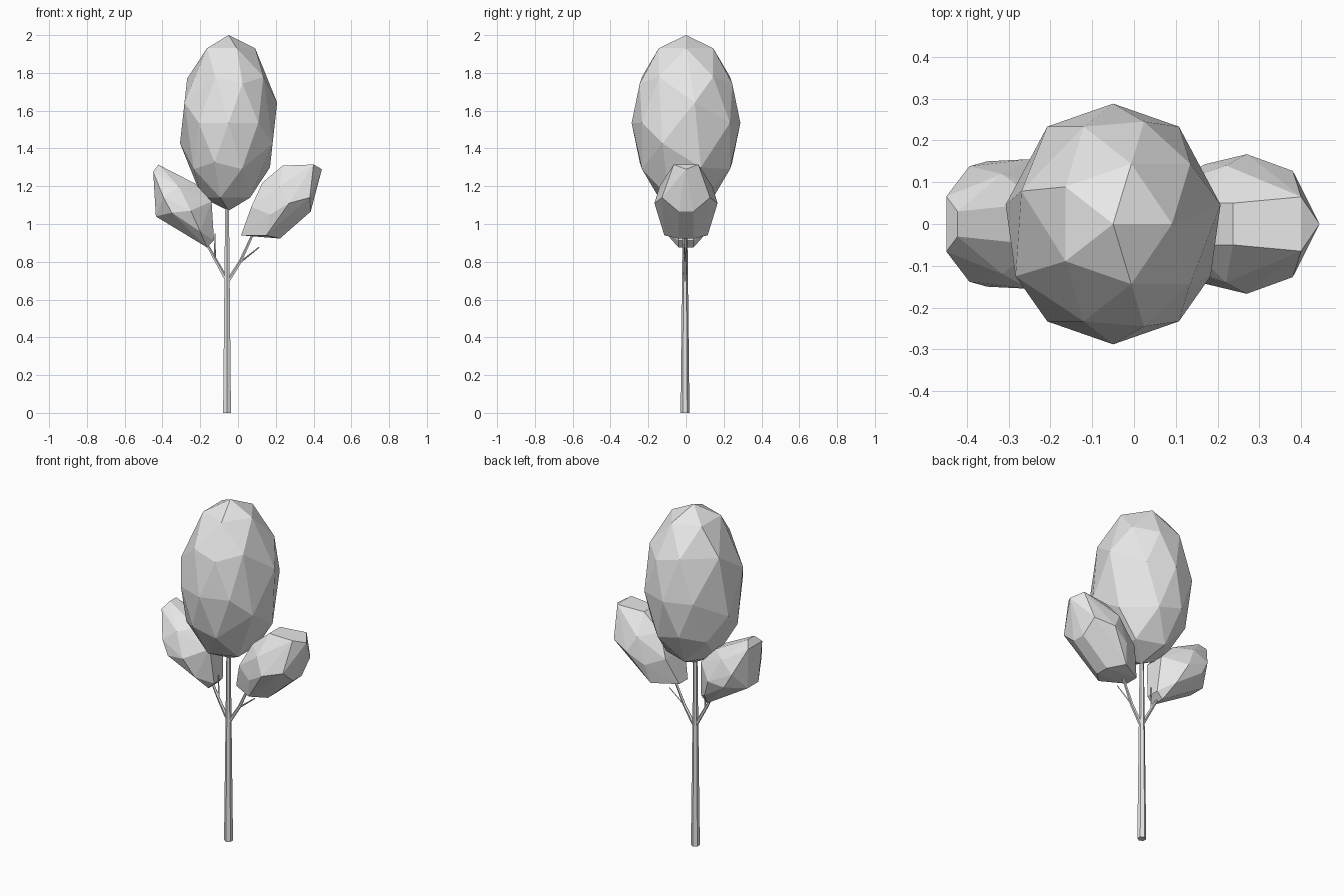
import bpy
import bmesh
from mathutils import Vector, Matrix

cube = bpy.data.objects.get("Cube")
if cube:
    bpy.data.objects.remove(cube)

grey = bpy.data.materials.new("plain_grey")
grey.use_nodes = True
grey.diffuse_color = (0.8, 0.8, 0.8, 1)
grey.node_tree.nodes["Principled BSDF"].inputs["Base Color"].default_value = (0.8, 0.8, 0.8, 1)


def finish(bm, name):
    bmesh.ops.recalc_face_normals(bm, faces=bm.faces)
    mesh = bpy.data.meshes.new(name)
    bm.to_mesh(mesh)
    bm.free()
    mesh.materials.append(grey)
    obj = bpy.data.objects.new(name, mesh)
    bpy.context.collection.objects.link(obj)
    return obj


def limb(name, start, end, r1, r2, sides=6):
    """Tapered round bar between two points."""
    a, b = Vector(start), Vector(end)
    bm = bmesh.new()
    turn = (b - a).to_track_quat("Z", "Y").to_matrix().to_4x4()
    bmesh.ops.create_cone(bm, cap_ends=True, segments=sides, radius1=r1, radius2=r2,
                          depth=(b - a).length,
                          matrix=Matrix.Translation((a + b) / 2) @ turn)
    return finish(bm, name)


def faceted_crown(name, half):
    """Convex low-poly crown, mirrored front to back."""
    bm = bmesh.new()
    for x, y, z in half:
        for side in ((1, -1) if y else (1,)):
            bm.verts.new((x, y * side, z))
    out = bmesh.ops.convex_hull(bm, input=bm.verts)
    loose = [v for v in bm.verts if not v.link_faces]
    bmesh.ops.delete(bm, geom=loose, context="VERTS")
    return finish(bm, name)


# Main crown: stretched icosphere with a few edges collapsed on each side
bm = bmesh.new()
bmesh.ops.create_icosphere(bm, subdivisions=2, radius=1)
collapses = [((.89, 0, .45), (.95, .31, 0)),
             ((-.85, 0, .53), (-.72, .53, .45)),
             ((-.95, -.31, 0), (-.72, -.53, .45))]
for pair in collapses:
    for s in (1, -1):
        ends = [min(bm.verts, key=lambda v: (v.co - Vector((s * x, y, s * z))).length)
                for x, y, z in pair]
        middle = (ends[0].co + ends[1].co).normalized()
        bmesh.ops.pointmerge(bm, verts=ends, merge_co=middle)
bmesh.ops.scale(bm, vec=(.268, .288, .465), verts=bm.verts)
bmesh.ops.translate(bm, vec=(-.05, 0, 1.535), verts=bm.verts)
finish(bm, "main_crown")

# Side crowns, leaning outwards
faceted_crown("left_crown", [
    (.444, 0, 1.29), (.40, .065, 1.315), (.237, .05, 1.309), (.38, .127, 1.14),
    (.27, .167, 1.11), (.17, .143, 1.05), (.385, .04, 1.066), (.222, .04, .923),
    (.15, .115, .94), (.016, .04, .94), (.07, .09, 1.09), (.13, .05, 1.22),
    (.22, .14, 1.2)])
faceted_crown("right_crown", [
    (-.422, .03, 1.314), (-.449, .066, 1.277), (-.435, .05, 1.04), (-.394, .138, 1.14),
    (-.25, .155, 1.07), (-.351, .15, 1.06), (-.315, .12, 1.2), (-.227, .05, 1.214),
    (-.14, .06, 1.12), (-.164, .04, .876), (-.127, .04, .913), (-.2, .115, .96)])

# Trunk
limb("trunk", (-.058, -.005, 0), (-.058, -.005, 1.15), .024, .011)

# Branches and twigs
limb("left_branch_lower", (-.058, -.005, .69), (.012, -.005, .8), .011, .009, 5)
limb("left_branch_upper", (.012, -.005, .8), (.09, 0, .97), .009, .006, 5)
limb("left_twig", (.008, -.005, .795), (.112, -.005, .877), .005, .003, 4)
limb("right_branch_lower", (-.058, -.005, .7), (-.125, -.005, .82), .011, .009, 5)
limb("right_branch_upper", (-.125, -.005, .82), (-.19, 0, .94), .009, .006, 5)
limb("right_twig", (-.122, -.005, .81), (-.122, -.005, .95), .005, .003, 4)
